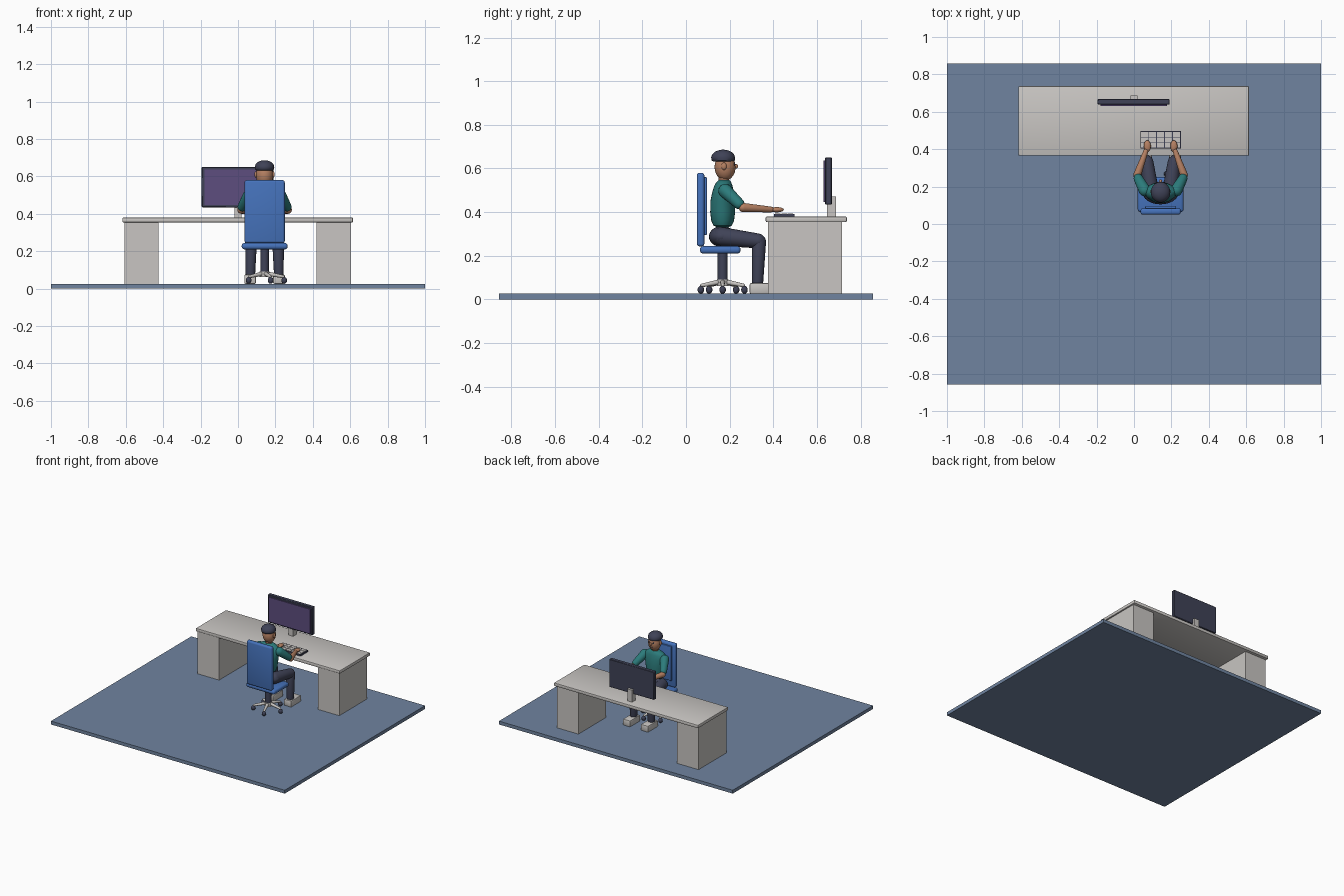
import bpy, bmesh, math
from mathutils import Vector, Matrix

if "Cube" in bpy.data.objects:
    bpy.data.objects.remove(bpy.data.objects["Cube"])

CX = 0.142  # centre line of chair and sitter


def material(name, rgb):
    m = bpy.data.materials.new(name)
    m.diffuse_color = (*rgb, 1)
    m.use_nodes = True
    m.node_tree.nodes["Principled BSDF"].inputs["Base Color"].default_value = m.diffuse_color
    return m


FLOOR = material("carpet blue", (0.16, 0.23, 0.35))
BLUE = material("chair blue", (0.06, 0.17, 0.50))
PALE = material("pale grey", (0.58, 0.56, 0.54))
NAVY = material("dark navy", (0.05, 0.055, 0.095))
TEAL = material("shirt teal", (0.025, 0.20, 0.20))
SKIN = material("skin", (0.47, 0.22, 0.125))
PURPLE = material("screen purple", (0.11, 0.075, 0.21))


def finish(bm, name, mat, smooth=True):
    bmesh.ops.recalc_face_normals(bm, faces=bm.faces)
    me = bpy.data.meshes.new(name)
    bm.to_mesh(me)
    bm.free()
    me.materials.append(mat)
    ob = bpy.data.objects.new(name, me)
    bpy.context.collection.objects.link(ob)
    if smooth:
        bpy.context.view_layer.objects.active = ob
        bpy.ops.object.select_all(action='DESELECT')
        ob.select_set(True)
        bpy.ops.object.shade_smooth_by_angle(angle=math.radians(40))
    return ob


def box(name, mat, x, y, z, bevel=0, segs=3):
    """Box from (min, max) pairs, with optional rounded edges."""
    bm = bmesh.new()
    bmesh.ops.create_cube(bm, size=1)
    for v in bm.verts:
        v.co = Vector([(p[0] + p[1]) / 2 + c * (p[1] - p[0])
                       for c, p in zip(v.co, (x, y, z))])
    if bevel:
        bmesh.ops.bevel(bm, geom=bm.edges[:], offset=bevel, segments=segs,
                        profile=0.5, affect='EDGES')
    return finish(bm, name, mat, bool(bevel))


def ball(name, mat, centre, radii):
    bm = bmesh.new()
    bmesh.ops.create_uvsphere(bm, u_segments=24, v_segments=16, radius=1)
    for v in bm.verts:
        v.co = Vector([c + p * r for c, p, r in zip(centre, v.co, radii)])
    return finish(bm, name, mat)


def loft(bm, rings):
    """Skin a list of vertex rings and cap both ends."""
    n = len(rings[0])
    vs = [[bm.verts.new(p) for p in ring] for ring in rings]
    for a, b in zip(vs, vs[1:]):
        for i in range(n):
            bm.faces.new((a[i], a[(i + 1) % n], b[(i + 1) % n], b[i]))
    bm.faces.new(vs[0])
    bm.faces.new(vs[-1])


def limb(name, mat, a, b, ra, rb, n=20):
    """Tapered tube with round ends."""
    a, b = Vector(a), Vector(b)
    rot = (b - a).to_track_quat('Z', 'Y')
    length = (b - a).length
    prof = [(-ra * math.cos(t), ra * math.sin(t)) for t in (0.15, 0.5, 0.85, 1.2, 1.57)]
    prof += [(length + rb * math.cos(t), rb * math.sin(t)) for t in (1.57, 1.2, 0.85, 0.5, 0.15)]
    bm = bmesh.new()
    loft(bm, [[a + rot @ Vector((r * math.cos(i * math.tau / n), r * math.sin(i * math.tau / n), h))
               for i in range(n)] for h, r in prof])
    return finish(bm, name, mat)


def stack(name, mat, sections, n=28):
    """Upright body from (z, centre y, half width, half depth) sections."""
    bm = bmesh.new()
    loft(bm, [[Vector((CX + rx * math.cos(i * math.tau / n), cy + ry * math.sin(i * math.tau / n), z))
               for i in range(n)] for z, cy, rx, ry in sections])
    return finish(bm, name, mat)


def cylinder(name, mat, centre, r, depth, axis=(0, 0, 1), n=24):
    bm = bmesh.new()
    rot = Vector(axis).to_track_quat('Z', 'Y').to_matrix().to_4x4()
    bmesh.ops.create_cone(bm, cap_ends=True, segments=n, radius1=r, radius2=r,
                          depth=depth, matrix=Matrix.Translation(centre) @ rot)
    return finish(bm, name, mat)


# floor and desk
box("floor", FLOOR, (-1, 1), (-0.857, 0.857), (0, 0.026))
box("desk_top", PALE, (-0.618, 0.615), (0.365, 0.737), (0.354, 0.38), 0.006, 2)
for side, x in (("left", (-0.608, -0.424)), ("right", (0.42, 0.604))):
    box("desk_pedestal_" + side, PALE, x, (0.375, 0.715), (0.026, 0.356))

# monitor
box("monitor_case", NAVY, (-0.194, 0.19), (0.638, 0.668), (0.435, 0.65), 0.003, 1)
box("monitor_screen", PURPLE, (-0.18, 0.176), (0.630, 0.639), (0.446, 0.636))
box("monitor_stand", PALE, (-0.02, 0.02), (0.645, 0.687), (0.379, 0.472))

# keyboard with rows of keys
box("keyboard_base", NAVY, (0.034, 0.252), (0.404, 0.498), (0.379, 0.392))
for row in range(3):
    for col in range(5):
        x, y = 0.038 + col * 0.0424, 0.408 + row * 0.029
        box("key", PALE, (x, x + 0.0385), (y, y + 0.025), (0.391, 0.394))

# office chair
box("seat", BLUE, (0.02, 0.265), (0.064, 0.25), (0.21, 0.244), 0.014)
box("backrest", BLUE, (0.035, 0.25), (0.05, 0.084), (0.243, 0.58), 0.012)
box("backrest_pad", BLUE, (0.06, 0.225), (0.082, 0.096), (0.295, 0.56), 0.005)
cylinder("chair_column", NAVY, (CX, 0.168, 0.145), 0.023, 0.14)
cylinder("chair_hub", PALE, (CX, 0.168, 0.076), 0.027, 0.03)
for k in range(5):
    a = k * math.tau / 5
    d = Vector((math.cos(a), math.sin(a), 0))
    hub = Vector((CX, 0.168, 0))
    limb("chair_base_arm", PALE, hub + d * 0.015 + Vector((0, 0, 0.08)),
         hub + d * 0.1 + Vector((0, 0, 0.064)), 0.012, 0.008, 12)
    ball("castor", NAVY, hub + d * 0.105 + Vector((0, 0, 0.044)), (0.015, 0.015, 0.018))

# sitter: torso, neck and head
stack("shirt_torso", TEAL, [
    (0.33, 0.168, 0.03, 0.025), (0.338, 0.168, 0.055, 0.042), (0.36, 0.168, 0.066, 0.052),
    (0.40, 0.168, 0.072, 0.057), (0.45, 0.168, 0.08, 0.056), (0.49, 0.17, 0.088, 0.05),
    (0.52, 0.171, 0.082, 0.042), (0.537, 0.173, 0.06, 0.034), (0.547, 0.174, 0.03, 0.025)])
ball("pelvis", NAVY, (CX, 0.165, 0.288), (0.095, 0.06, 0.048))
cylinder("neck", SKIN, (CX, 0.174, 0.55), 0.024, 0.04)
ball("head", SKIN, (CX, 0.179, 0.607), (0.046, 0.048, 0.062))
stack("hair_cap", NAVY, [
    (0.632, 0.172, 0.044, 0.048), (0.637, 0.171, 0.05, 0.053), (0.65, 0.17, 0.052, 0.055),
    (0.664, 0.17, 0.048, 0.05), (0.676, 0.17, 0.037, 0.038), (0.683, 0.17, 0.022, 0.022),
    (0.686, 0.17, 0.006, 0.006)])
ball("nose", SKIN, (CX, 0.228, 0.61), (0.008, 0.011, 0.011))
ball("mouth", NAVY, (CX, 0.221, 0.585), (0.013, 0.004, 0.003))

# sitter: paired parts
for side, s in (("left", -1), ("right", 1)):
    def p(x, y, z):
        return (CX + s * x, y, z)
    ball("ear_" + side, SKIN, p(0.046, 0.174, 0.61), (0.008, 0.012, 0.017))
    ball("eye_" + side, NAVY, p(0.018, 0.221, 0.619), (0.006, 0.005, 0.006))
    limb("sleeve_" + side, TEAL, p(0.085, 0.18, 0.497), p(0.119, 0.243, 0.438), 0.032, 0.025)
    limb("forearm_" + side, SKIN, p(0.125, 0.262, 0.421), p(0.078, 0.39, 0.412), 0.021, 0.013)
    ball("hand_" + side, SKIN, p(0.071, 0.416, 0.411), (0.019, 0.032, 0.012))
    limb("thigh_" + side, NAVY, p(0.05, 0.165, 0.288), p(0.072, 0.33, 0.268), 0.043, 0.034)
    limb("shin_" + side, NAVY, p(0.072, 0.335, 0.265), p(0.076, 0.328, 0.08), 0.032, 0.026)
    cx = CX + s * 0.077
    box("shoe_" + side, PALE, (cx - 0.031, cx + 0.031), (0.292, 0.415), (0.026, 0.075), 0.006, 2)
